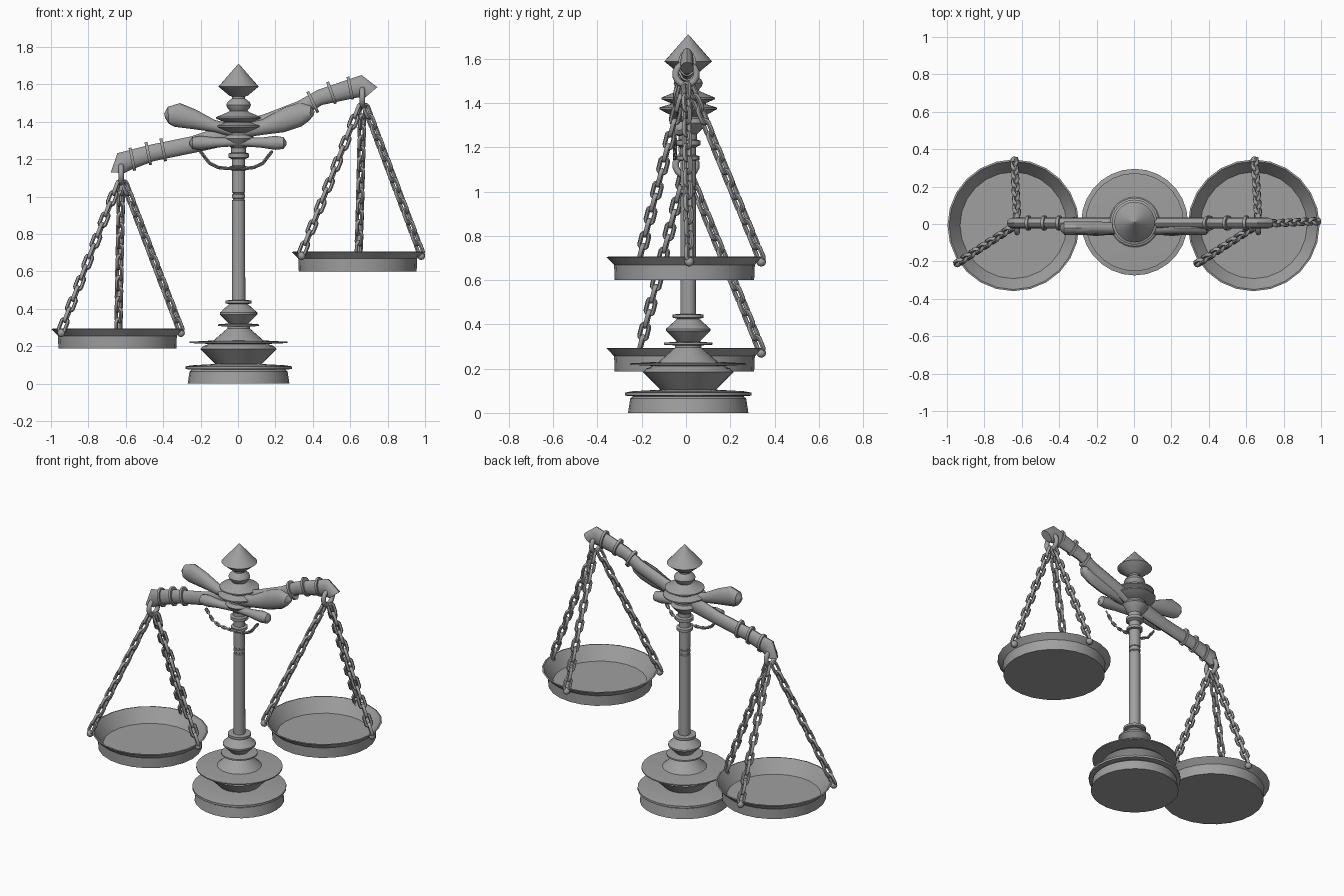
import bpy, bmesh
from math import sin, cos, pi
from mathutils import Vector, Matrix

if "Cube" in bpy.data.objects:
    bpy.data.objects.remove(bpy.data.objects["Cube"])

grey = bpy.data.materials.new("plain grey metal")
grey.use_nodes = True
COLOUR = (0.35, 0.35, 0.35, 1)
grey.diffuse_color = COLOUR
grey.node_tree.nodes["Principled BSDF"].inputs["Base Color"].default_value = COLOUR


def finish(name, bm, angle=35):
    bmesh.ops.recalc_face_normals(bm, faces=bm.faces)
    mesh = bpy.data.meshes.new(name)
    bm.to_mesh(mesh)
    bm.free()
    mesh.materials.append(grey)
    ob = bpy.data.objects.new(name, mesh)
    bpy.context.collection.objects.link(ob)
    bpy.ops.object.select_all(action='DESELECT')
    ob.select_set(True)
    bpy.context.view_layer.objects.active = ob
    bpy.ops.object.shade_smooth_by_angle(angle=angle * pi / 180)
    return ob


def skin(bm, rings, closed=False):
    """Join rings of points with quads, capping or closing the ends."""
    rings = [[bm.verts.new(p) for p in ring] for ring in rings]
    pairs = list(zip(rings, rings[1:]))
    if closed:
        pairs.append((rings[-1], rings[0]))
    for a, b in pairs:
        for i in range(len(a)):
            j = (i + 1) % len(a)
            bm.faces.new((a[i], a[j], b[j], b[i]))
    if not closed:
        bm.faces.new(rings[0])
        bm.faces.new(rings[-1])


def lathe(name, profile, centre, sides=28):
    bm = bmesh.new()
    skin(bm, [[Vector((r * cos(2 * pi * i / sides), r * sin(2 * pi * i / sides), z)) + Vector(centre)
               for i in range(sides)] for r, z in profile])
    return finish(name, bm)


def loft(name, sections, y, depth, sides=12):
    """Elliptical sections given as upper and lower (x, z) points."""
    bm = bmesh.new()
    rings = []
    for top, low in sections:
        mid = Vector((top[0] + low[0], 0, top[1] + low[1])) / 2
        half = Vector((top[0] - low[0], 0, top[1] - low[1])) / 2
        d = min(depth, half.length)
        rings.append([mid + half * cos(2 * pi * k / sides)
                      + Vector((0, y + d * sin(2 * pi * k / sides), 0)) for k in range(sides)])
    skin(bm, rings)
    return finish(name, bm)


def add_link(bm, matrix, length, width, wire, sides=6):
    """Oval link lying along local x, flat in local xy."""
    r = width / 2 - wire
    straight = length / 2 - wire - r
    rings = []
    for i in range(14):
        a = 2 * pi * (i + 0.5) / 14 - pi / 2
        out = Vector((cos(a), sin(a), 0))
        mid = out * r + Vector((straight if cos(a) > 0 else -straight, 0, 0))
        rings.append([matrix @ (mid + out * wire * cos(2 * pi * k / sides)
                      + Vector((0, 0, wire * sin(2 * pi * k / sides)))) for k in range(sides)])
    skin(bm, rings, closed=True)


def chain(name, points, pitch, width, wire):
    bm = bmesh.new()
    turn = 0
    for a, b in zip(points, points[1:]):
        a, b = Vector(a), Vector(b)
        count = max(1, round((b - a).length / pitch))
        step = (b - a) / count
        rot = step.to_track_quat('X', 'Z').to_matrix().to_4x4()
        for i in range(count):
            m = Matrix.Translation(a + step * (i + 0.5)) @ rot @ Matrix.Rotation(pi / 4 + turn * pi / 2, 4, 'X')
            add_link(bm, m, step.length + 3.2 * wire, width, wire)
            turn += 1
    return finish(name, bm, 60)


AXIS = (0.003, 0.01, 0)

# Stand: stepped base, turned collar, pillar and finial
lathe("base", [(.272, 0), (.262, .065), (.25, .075), (.285, .078), (.285, .092),
               (.25, .098), (.125, .105)], AXIS)
lathe("base_bowl", [(.12, .1), (.205, .185), (.19, .2), (.15, .215)], AXIS)
lathe("base_plate", [(.15, .212), (.262, .217), (.262, .224), (.15, .23)], AXIS)
lathe("base_cone", [(.14, .225), (.06, .295), (.06, .305), (.11, .308), (.11, .317),
                    (.05, .322)], AXIS)
lathe("collar", [(.045, .315), (.06, .33), (.1, .37), (.1, .38), (.05, .425), (.07, .43),
                 (.07, .445), (.035, .447)], AXIS)
lathe("pillar", [(.036, .44), (.035, .98), (.031, .983), (.031, .99), (.035, .993), (.035, 1.01),
                 (.031, 1.013), (.031, 1.02), (.035, 1.023), (.035, 1.15)], AXIS, 20)
lathe("pillar_head", [(.035, 1.14), (.05, 1.143), (.05, 1.16), (.035, 1.165), (.035, 1.2),
                      (.055, 1.21), (.055, 1.23), (.04, 1.235), (.04, 1.26), (.07, 1.29),
                      (.085, 1.31), (.07, 1.33), (.07, 1.35)], AXIS, 24)
lathe("hub", [(.07, 1.34), (.13, 1.372), (.13, 1.38), (.08, 1.395), (.08, 1.4), (.12, 1.417),
              (.12, 1.425), (.06, 1.45), (.045, 1.46)], AXIS)
lathe("finial", [(.04, 1.45), (.06, 1.475), (.066, 1.49), (.06, 1.505), (.035, 1.525),
                 (.035, 1.535), (.05, 1.54), (.1, 1.582), (.108, 1.588), (.1, 1.597),
                 (.001, 1.71)], AXIS)

# Tilted beam with down-turned ends
loft("beam", [((-.68, 1.13), (-.61, 1.125)), ((-.645, 1.232), (-.58, 1.14)),
              ((-.47, 1.277), (-.45, 1.19)), ((-.25, 1.322), (-.23, 1.235)),
              ((-.02, 1.4), (.02, 1.29)), ((.13, 1.437), (.16, 1.36)),
              ((.32, 1.51), (.35, 1.43)), ((.425, 1.57), (.45, 1.49)),
              ((.66, 1.65), (.64, 1.53)), ((.745, 1.585), (.68, 1.53))], .005, .03)
for i, (x, z, lean) in enumerate([(-.565, 1.2, .2), (-.48, 1.23, .2), (-.4, 1.25, .2),
                                  (.4, 1.505, .45), (.5, 1.555, .35), (.6, 1.58, .2)]):
    along = Vector((cos(lean), 0, sin(lean))) * .008
    up = Vector((-sin(lean), 0, cos(lean))) * .062
    mid = Vector((x, 0, z))
    edges = [(mid + along * s + up, mid + along * s - up) for s in (-1, 1)]
    loft("beam_band_%d" % i, [((t.x, t.z), (b.x, b.z)) for t, b in edges], .005, .04, 16)

# Club-shaped ornaments on the beam front
loft("upper_club_left", [((.41, 1.455), (.405, 1.435)), ((.39, 1.485), (.38, 1.405)),
                         ((.33, 1.502), (.34, 1.375)), ((.25, 1.478), (.25, 1.345)),
                         ((.13, 1.412), (.13, 1.33)), ((0, 1.38), (0, 1.31))], -.022, .036)
loft("upper_club_right", [((-.395, 1.445), (-.39, 1.42)), ((-.375, 1.48), (-.37, 1.39)),
                          ((-.31, 1.5), (-.34, 1.373)), ((-.225, 1.465), (-.235, 1.36)),
                          ((-.125, 1.41), (-.125, 1.345)), ((0, 1.38), (0, 1.31))], -.022, .036)
for side, s in (("left", 1), ("right", -1)):
    loft("lower_club_" + side, [((s * x, t), (s * x, b)) for x, t, b in
         [(.258, 1.295, 1.275), (.243, 1.318, 1.255), (.2, 1.325, 1.25),
          (.12, 1.315, 1.262), (0, 1.315, 1.27)]], -.03, .034)

# Small garland chain beneath the hub
garland = [(-.2 + .38 * t / 8, -.05, 1.15 + .09 * (t / 4 - 1) ** 4) for t in range(9)]
chain("garland_chain", garland, .024, .022, .005)

# Pans, each hung on three chains from a ring
PAN = [(.001, 0), (.315, 0), (.318, .068), (.352, .104), (.343, .106), (.285, .02), (.001, .02)]
for side, px, pz, hook in (("left", .64, .6, (.665, 0, 1.53)), ("right", -.645, .188, (-.625, 0, 1.12))):
    lathe(side + "_pan", PAN, (px, -.007, pz), 24)
    bm = bmesh.new()
    add_link(bm, Matrix.Translation(hook) @ Matrix.Rotation(pi / 2, 4, 'Y'), .125, .125, .015, 8)
    finish(side + "_hook_ring", bm, 60)
    for part, dx, dy in (("back", .005, .34), ("front", -.3, -.21), ("side", .34, .015)):
        end = Vector((px + dx, dy, pz + .095))
        start = Vector(hook) + Vector((dx * .05, dy * .05, -.045))
        chain("%s_pan_%s_chain" % (side, part), [start, end], .062, .056, .0105)
        bm = bmesh.new()
        bmesh.ops.create_uvsphere(bm, u_segments=10, v_segments=6, radius=.022,
                                  matrix=Matrix.Translation(end + Vector((0, 0, -.012))))
        finish("%s_pan_%s_fastener" % (side, part), bm)
